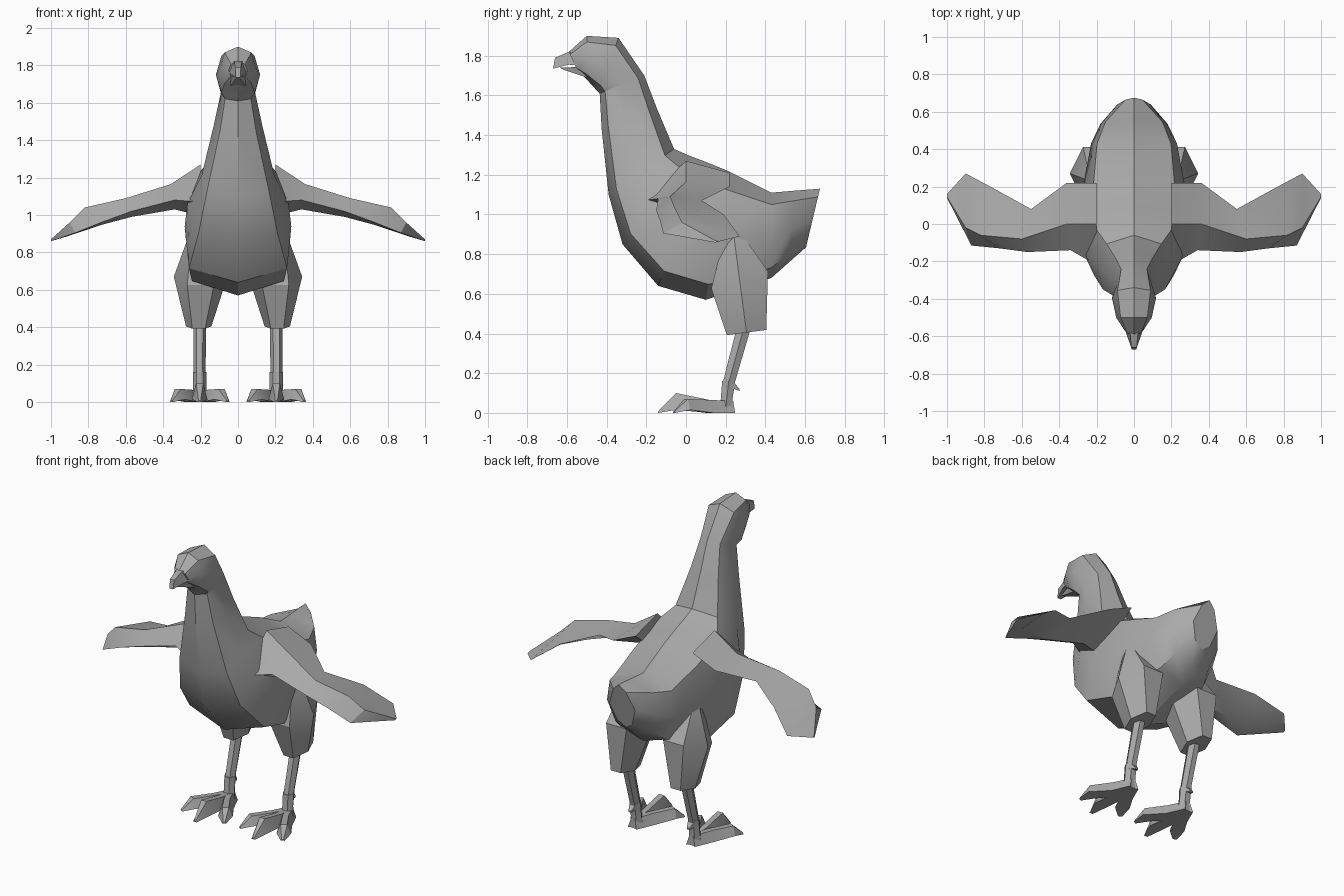
import bpy, bmesh, math
from mathutils import Vector

grey = bpy.data.materials.new("plain_grey")
grey.diffuse_color = (0.4, 0.4, 0.4, 1)


def loft(name, rings, mirror=False, angle=32):
    """Skin a list of equal rings, cap both ends, optionally mirror across x."""
    bm = bmesh.new()
    vs = [[bm.verts.new(p) for p in r] for r in rings]
    n = len(rings[0])
    for a, b in zip(vs, vs[1:]):
        for i in range(n):
            j = (i + 1) % n
            bm.faces.new((a[i], a[j], b[j], b[i]))
    bm.faces.new(vs[0][::-1])
    bm.faces.new(vs[-1])
    bmesh.ops.remove_doubles(bm, verts=bm.verts, dist=0.0005)
    bmesh.ops.recalc_face_normals(bm, faces=bm.faces)
    me = bpy.data.meshes.new(name)
    bm.to_mesh(me)
    bm.free()
    me.materials.append(grey)
    ob = bpy.data.objects.new(name, me)
    bpy.context.collection.objects.link(ob)
    bpy.ops.object.select_all(action='DESELECT')
    ob.select_set(True)
    bpy.context.view_layer.objects.active = ob
    bpy.ops.object.shade_smooth_by_angle(angle=math.radians(angle))
    if mirror:
        ob.modifiers.new("mirror", 'MIRROR').use_mirror_merge = False
    return ob


def section(top, bottom, w, low=0.75, high=0.75):
    """Eight-sided body section from top and bottom (y, z), half width and corner widths."""
    def at(x, t):
        return Vector((x * w, bottom[0] + t * (top[0] - bottom[0]),
                       bottom[1] + t * (top[1] - bottom[1])))
    half = [(low, 0.12), (1, 0.48), (high, 0.86)]
    return ([at(0, 0)] + [at(x, t) for x, t in half] + [at(0, 1)]
            + [at(-x, t) for x, t in reversed(half)])


def oval(x, y, z, rx, ry, n=6, tilt=0.0):
    """Horizontal oval ring, optionally tilted along y."""
    return [(x + rx * math.cos(a), y + ry * math.sin(a), z + tilt * math.sin(a))
            for a in (2 * math.pi * i / n for i in range(n))]


# Head, neck, body and raised tail in one skin
loft("body", [
    section((-0.59, 1.82), (-0.55, 1.73), 0.05),
    section((-0.50, 1.90), (-0.50, 1.68), 0.095),
    section((-0.34, 1.89), (-0.445, 1.62), 0.118),
    section((-0.21, 1.70), (-0.435, 1.61), 0.092),
    section((-0.145, 1.53), (-0.425, 1.43), 0.13),
    section((-0.06, 1.33), (-0.39, 1.10), 0.195, 0.85),
    section((0.02, 1.295), (-0.32, 0.85), 0.27, 0.78, 0.75),
    section((0.10, 1.265), (-0.14, 0.64), 0.285, 0.92, 0.75),
    section((0.21, 1.22), (0.10, 0.57), 0.28, 0.88, 0.78),
    section((0.43, 1.11), (0.43, 0.68), 0.23, 0.7, 0.86),
    section((0.55, 1.12), (0.52, 0.76), 0.18, 0.7, 0.85),
    section((0.675, 1.13), (0.605, 0.835), 0.09, 0.6, 0.5),
])

# Beak halves
loft("upper_beak", [
    [(-0.06, -0.51, 1.75), (0.06, -0.51, 1.75), (0.045, -0.53, 1.82), (-0.045, -0.53, 1.82)],
    [(-0.04, -0.59, 1.755), (0.04, -0.59, 1.755), (0.02, -0.59, 1.82), (-0.02, -0.59, 1.82)],
    [(-0.012, -0.67, 1.735), (0.012, -0.67, 1.735), (0.015, -0.66, 1.79), (-0.015, -0.66, 1.79)],
])
loft("lower_beak", [
    [(-0.055, -0.50, 1.745), (0.055, -0.50, 1.745), (0.04, -0.50, 1.69), (-0.04, -0.50, 1.69)],
    [(-0.01, -0.635, 1.74), (0.01, -0.635, 1.74), (0.01, -0.62, 1.73), (-0.01, -0.62, 1.73)],
])

# Wings: front, top, back and underside points from shoulder to tip
loft("wing", [
    [(0.20, -0.22, 1.07), (0.20, 0.00, 1.27), (0.20, 0.22, 1.21), (0.22, -0.04, 1.00)],
    [(0.34, -0.14, 1.08), (0.36, 0.00, 1.165), (0.36, 0.22, 1.14), (0.34, -0.04, 1.03)],
    [(0.57, -0.15, 1.02), (0.60, -0.08, 1.09), (0.55, 0.08, 1.07), (0.57, -0.08, 0.99)],
    [(0.72, -0.13, 0.965), (0.82, -0.06, 1.04), (0.75, 0.19, 1.00), (0.72, -0.04, 0.95)],
    [(0.87, -0.115, 0.905), (0.90, -0.02, 0.96), (0.90, 0.27, 0.89), (0.87, 0.02, 0.90)],
    [(1.0, 0.14, 0.86), (1.0, 0.145, 0.87), (1.0, 0.16, 0.865), (1.0, 0.15, 0.86)],
], mirror=True)

# Thighs
loft("thigh", [
    oval(0.23, 0.24, 0.90, 0.03, 0.05),
    oval(0.20, 0.27, 0.67, 0.143, 0.165, tilt=0.05),
    oval(0.21, 0.305, 0.405, 0.068, 0.115, tilt=0.015),
], mirror=True)

# Shins and ankles
loft("shin", [
    oval(0.205, 0.30, 0.46, 0.034, 0.042),
    oval(0.205, 0.215, 0.15, 0.032, 0.035),
], mirror=True)
loft("ankle", [
    oval(0.205, 0.215, 0.16, 0.036, 0.038),
    oval(0.205, 0.205, 0.07, 0.036, 0.034),
    oval(0.205, 0.20, 0.0, 0.045, 0.045),
], mirror=True)
loft("back_spur", [
    [(0.175, 0.22, 0.18), (0.235, 0.22, 0.18), (0.235, 0.22, 0.13), (0.175, 0.22, 0.13)],
    [(0.195, 0.27, 0.12), (0.215, 0.27, 0.12), (0.215, 0.27, 0.11), (0.195, 0.27, 0.11)],
], mirror=True)


# Toes: flat soles with a raised knuckle and pointed tip
def toe(name, dx, tip_y, knuckle_y, knuckle_z):
    side = Vector((-(tip_y - 0.2), dx, 0)).normalized()

    def ring(x, y, top, bottom, w):
        c = Vector((x, y, 0))
        return [c + side * w + Vector((0, 0, bottom)), c + side * w * 0.45 + Vector((0, 0, top)),
                c - side * w * 0.45 + Vector((0, 0, top)), c - side * w + Vector((0, 0, bottom))]
    loft(name, [ring(0.205, 0.23, 0.06, 0, 0.035),
                ring(0.205 + dx * 0.3, 0.12, 0.065, 0, 0.038),
                ring(0.205 + dx * 0.78, knuckle_y, knuckle_z, 0.015, 0.042),
                ring(0.205 + dx, tip_y, 0.008, 0, 0.012)], mirror=True)


toe("middle_toe", 0.0, -0.14, -0.05, 0.10)
toe("outer_toe", 0.15, -0.06, 0.0, 0.07)
toe("inner_toe", -0.15, -0.06, 0.0, 0.07)
